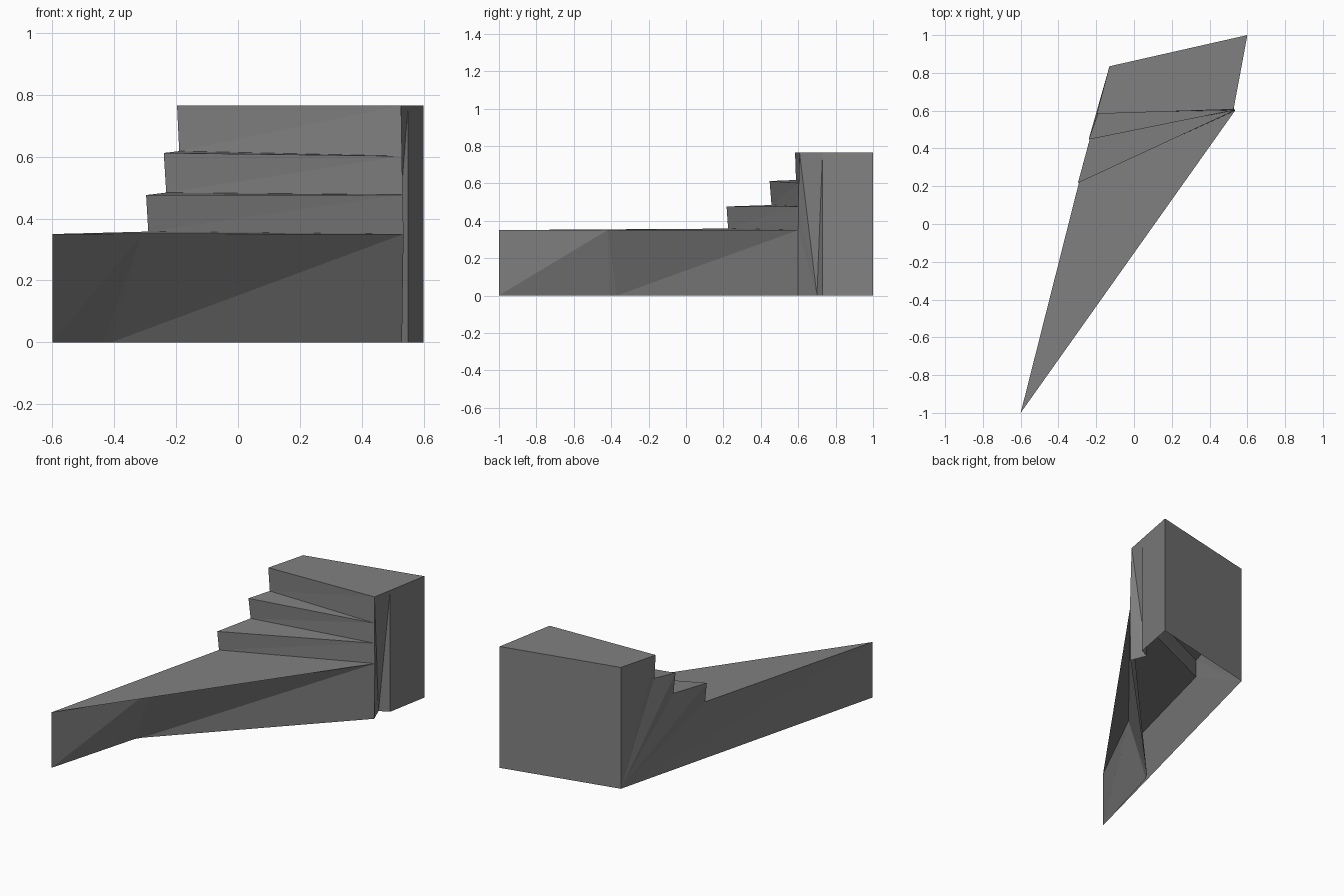
import bpy, bmesh
from mathutils import Vector

if "Cube" in bpy.data.objects:
    bpy.data.objects.remove(bpy.data.objects["Cube"])

stone = bpy.data.materials.new("stone grey")
stone.diffuse_color = (0.216, 0.216, 0.216, 1)
stone.use_nodes = True
stone.node_tree.nodes["Principled BSDF"].inputs["Base Color"].default_value = stone.diffuse_color
INSIDE = Vector((0.15, 0.75, 0.1))  # point behind every face, for outward normals


def panel(name, faces):
    """Flat-faced open shell whose faces all look away from INSIDE."""
    bm = bmesh.new()
    for pts in faces:
        f = bm.faces.new([bm.verts.new(p) for p in pts])
        f.normal_update()
        if f.normal.dot(f.calc_center_median() - INSIDE) < 0:
            f.normal_flip()
    bmesh.ops.remove_doubles(bm, verts=bm.verts, dist=0.0005)
    me = bpy.data.meshes.new(name)
    bm.to_mesh(me)
    bm.free()
    me.materials.append(stone)
    bpy.context.collection.objects.link(bpy.data.objects.new(name, me))


def at(p, z):
    return (p[0], p[1], z)


# plan corners
tip, back_l, back_r = (-0.6, -1.0), (-0.13, 0.835), (0.6, 1.0)
notch = (0.55, 0.73)
TOP, LOW = 0.765, 0.35
elbow = (-0.31, -0.42, LOW)
foot_a, foot_b = (-0.435, -0.41, 0), (-0.41, -0.37, 0)
heel = (0.49, 0.70, 0)

# winder pivot, bottom to top, and the outer end of each riser (bottom, top)
pivot = [(0.535, 0.60, LOW), (0.532, 0.601, 0.477), (0.53, 0.603, 0.602), (0.527, 0.607, TOP)]
pivot_foot = (0.53, 0.60, 0)
risers = [((-0.29, 0.225, 0.358), (-0.297, 0.217, 0.476)),
          ((-0.232, 0.457, 0.484), (-0.24, 0.447, 0.612)),
          ((-0.19, 0.588, 0.618), (-0.197, 0.583, TOP))]

# treads and landing
panel("bottom_tread", [(at(tip, LOW), elbow, pivot[0]), (at(tip, LOW), pivot[0], risers[0][0])])
panel("winder_treads", [(risers[i][1], pivot[i + 1], risers[i + 1][0]) for i in range(2)])
panel("landing", [(risers[2][1], pivot[3], at(notch, TOP), at(back_r, TOP), at(back_l, TOP))])

# risers
faces = []
for i, (lo, hi) in enumerate(risers):
    faces += [(lo, pivot[i], pivot[i + 1]), (lo, pivot[i + 1], hi)]
panel("risers", faces)

# outer wall fans from the back foot to the stepped edge
edge = [at(tip, 0), at(tip, LOW)] + [p for r in risers for p in r] + [at(back_l, TOP)]
panel("outer_wall", [(at(back_l, 0), a, b) for a, b in zip(edge, edge[1:])])

# back wall
panel("back_wall", [(at(back_l, 0), at(back_r, 0), at(back_r, TOP), at(back_l, TOP))])

# front wall, undercut towards the foot
panel("front_wall", [(at(tip, 0), foot_a, elbow), (at(tip, 0), elbow, at(tip, LOW)),
                     (foot_a, foot_b, elbow), (elbow, foot_b, pivot[0]),
                     (foot_b, pivot_foot, pivot[0])])

# right wall with the recessed heel beside the pivot
column = [pivot_foot] + pivot
panel("right_wall", [(at(notch, 0), at(back_r, 0), at(back_r, TOP), at(notch, TOP)),
                     (at(notch, 0), at(notch, TOP), heel), (at(notch, TOP), pivot[3], heel)]
      + [(heel, a, b) for a, b in zip(column, column[1:])])
